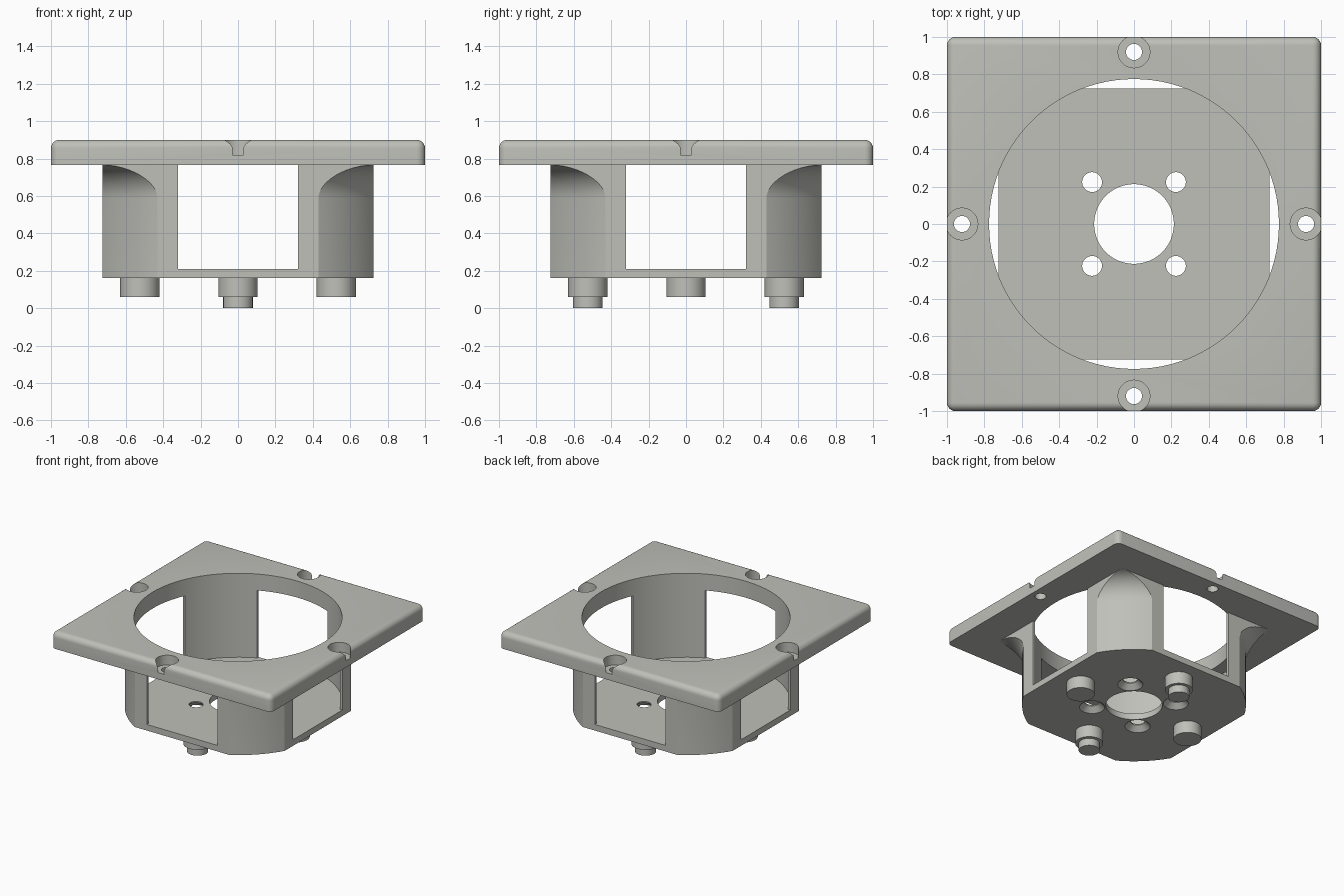
import bpy, bmesh, math

if "Cube" in bpy.data.objects:
    bpy.data.objects.remove(bpy.data.objects["Cube"])

SEG = 96
grey = bpy.data.materials.new("warm_grey")
grey.diffuse_color = (0.527, 0.527, 0.491, 1)
grey.use_nodes = True
grey.node_tree.nodes["Principled BSDF"].inputs["Base Color"].default_value = grey.diffuse_color


def add_object(name, bm):
    bmesh.ops.recalc_face_normals(bm, faces=bm.faces)
    me = bpy.data.meshes.new(name)
    bm.to_mesh(me)
    bm.free()
    me.materials.append(grey)
    ob = bpy.data.objects.new(name, me)
    bpy.context.collection.objects.link(ob)
    return ob


def box(name, x, y, z0, z1, rounding=0):
    """Box with half sizes x, y; optional rounding of all but the bottom edges."""
    bm = bmesh.new()
    bmesh.ops.create_cube(bm, size=1)
    for v in bm.verts:
        v.co = (v.co.x * 2 * x, v.co.y * 2 * y, z1 if v.co.z > 0 else z0)
    if rounding:
        edges = [e for e in bm.edges if max(v.co.z for v in e.verts) > z0 + 0.01]
        bmesh.ops.bevel(bm, geom=edges, offset=rounding, segments=6,
                        profile=0.5, affect='EDGES')
    return add_object(name, bm)


def turned(name, profile, centre=(0, 0), seg=SEG):
    """Closed solid turned around z from (radius, height) points."""
    bm = bmesh.new()
    rings = []
    for r, z in profile:
        rings.append([bm.verts.new((centre[0] + r * math.cos(2 * math.pi * i / seg),
                                    centre[1] + r * math.sin(2 * math.pi * i / seg), z))
                      for i in range(seg)])
    for a, b in zip(rings, rings[1:]):
        for i in range(seg):
            j = (i + 1) % seg
            bm.faces.new((a[i], a[j], b[j], b[i]))
    bm.faces.new(rings[0])
    bm.faces.new(rings[-1])
    return add_object(name, bm)


def boolean(target, tool, operation='DIFFERENCE'):
    """Apply one boolean and remove its helper."""
    tool.hide_render = True
    mod = target.modifiers.new("cut", 'BOOLEAN')
    mod.operation, mod.solver, mod.object = operation, 'EXACT', tool
    bpy.context.view_layer.objects.active = target
    bpy.ops.object.modifier_apply(modifier=mod.name)
    bpy.data.objects.remove(tool)


def smooth(ob):
    bpy.ops.object.select_all(action='DESELECT')
    ob.select_set(True)
    bpy.context.view_layer.objects.active = ob
    bpy.ops.object.shade_smooth_by_angle(angle=math.radians(30))


around = [(1, 0), (0, 1), (-1, 0), (0, -1)]

# Top plate: rounded square, large opening, four counterbored screw holes
plate = box("top_plate", 1, 1, 0.765, 0.9, rounding=0.045)
boolean(plate, turned("opening_cutter", [(0.775, 0.6), (0.775, 1.0)]))
for dx, dy in around:
    profile = [(0.043, 0.7), (0.043, 0.82), (0.085, 0.82), (0.085, 1.0)]
    boolean(plate, turned("screw_cutter", profile, (0.92 * dx, 0.92 * dy), 48))
smooth(plate)

# Basket: square block with round corners that flare out under the plate
R, r0, top = 0.18, 0.843, 0.765
flare = [(r0 + R * (1 - math.cos(a)), top - R + R * math.sin(a))
         for a in (math.pi / 2 * i / 12 for i in range(13))]
basket = turned("basket", [(r0, 0.16)] + flare)
boolean(basket, box("block_cutter", 0.725, 0.725, 0.1, 0.8), 'INTERSECT')
boolean(basket, turned("bore_cutter", [(0.775, 0.21), (0.775, 0.9)]))

# Windows in all four walls
boolean(basket, box("window_cutter", 0.32, 1, 0.21, 0.9))
boolean(basket, box("window_cutter", 1, 0.32, 0.21, 0.9))

# Floor openings: centre hole and four holes countersunk from below
boolean(basket, turned("centre_cutter", [(0.213, 0.1), (0.213, 0.3)]))
for sx in (-1, 1):
    for sy in (-1, 1):
        profile = [(0.095, 0.1), (0.095, 0.16), (0.053, 0.2), (0.053, 0.3)]
        boolean(basket, turned("hole_cutter", profile, (0.224 * sx, 0.224 * sy), 48))
smooth(basket)

# Feet: plain pegs left and right, stepped pegs front and back
for dx, dy in around:
    profile = [(0.105, 0.06), (0.105, 0.16)]
    if dy:
        profile = [(0.079, 0), (0.079, 0.06)] + profile
    smooth(turned("stepped_foot" if dy else "plain_foot", profile,
                  (0.525 * dx, 0.525 * dy), 48))
